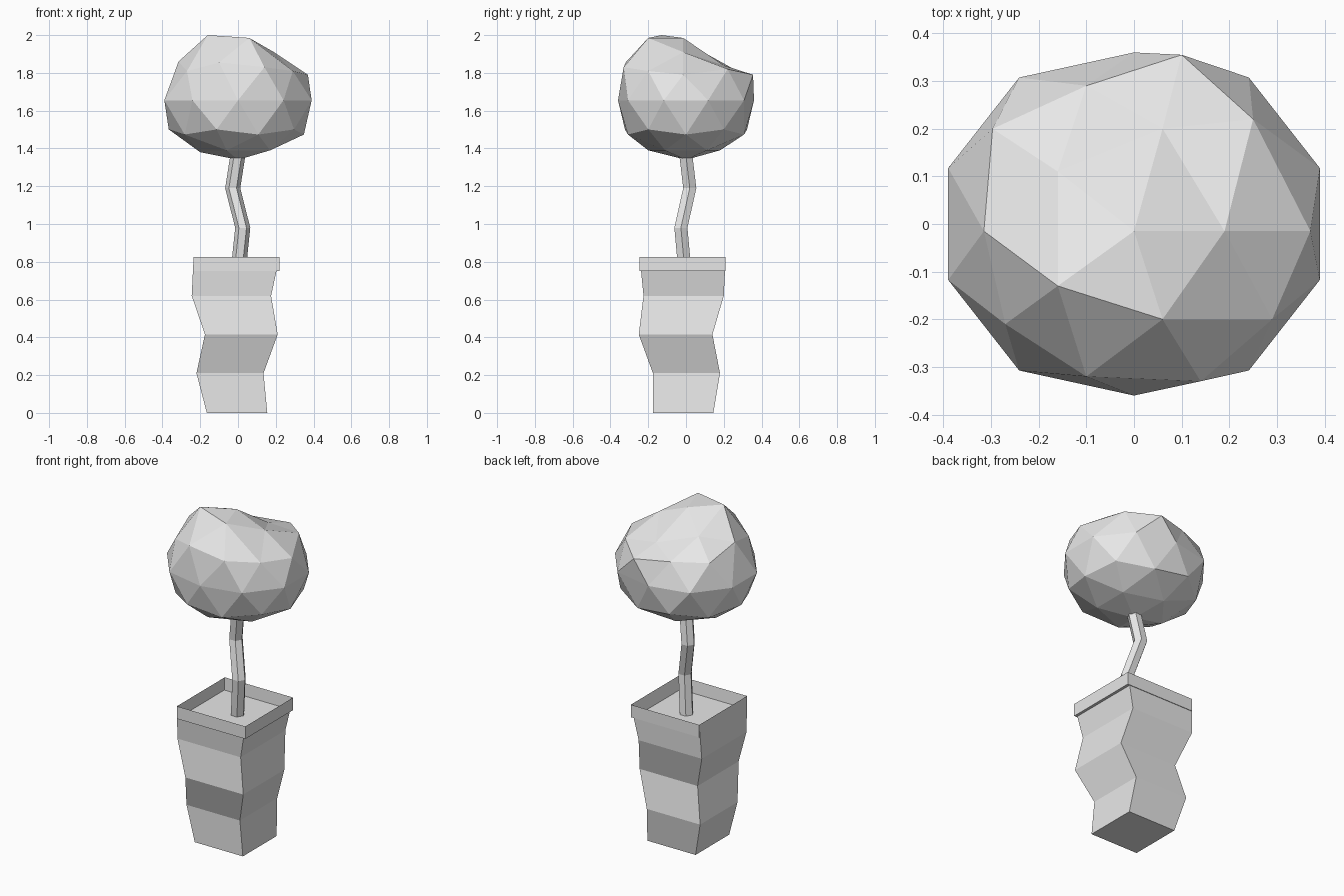
import bpy, bmesh, math
from mathutils import Vector

cube = bpy.data.objects.get("Cube")
if cube:
    bpy.data.objects.remove(cube, do_unlink=True)

grey = bpy.data.materials.new("light_grey")
grey.use_nodes = True
grey.diffuse_color = (0.8, 0.8, 0.8, 1)
grey.node_tree.nodes["Principled BSDF"].inputs["Base Color"].default_value = (0.8, 0.8, 0.8, 1)


def finish(bm, name):
    """Turn a bmesh into a flat shaded object."""
    bmesh.ops.recalc_face_normals(bm, faces=bm.faces)
    mesh = bpy.data.meshes.new(name)
    bm.to_mesh(mesh)
    bm.free()
    mesh.materials.append(grey)
    obj = bpy.data.objects.new(name, mesh)
    bpy.context.scene.collection.objects.link(obj)
    return obj


def loft(bm, sections):
    """Join rings of points with side faces and cap both ends."""
    rings = [[bm.verts.new(p) for p in section] for section in sections]
    for low, high in zip(rings, rings[1:]):
        for i in range(len(low)):
            j = (i + 1) % len(low)
            bm.faces.new((low[i], low[j], high[j], high[i]))
    bm.faces.new(rings[0])
    return bm.faces.new(rings[-1])


def rectangle(x0, x1, y0, y1, z):
    return [(x0, y0, z), (x1, y0, z), (x1, y1, z), (x0, y1, z)]


def hexagon(x, y, z, radius=0.04):
    angles = [math.radians(60 * i) for i in range(6)]
    return [(x + radius * math.cos(a), y + radius * math.sin(a), z) for a in angles]


# Zigzag square pot with a rim and a recessed soil floor
bm = bmesh.new()
top = loft(bm, [
    rectangle(-0.165, 0.155, -0.175, 0.145, 0),
    rectangle(-0.22, 0.135, -0.175, 0.18, 0.21),
    rectangle(-0.175, 0.21, -0.25, 0.14, 0.415),
    rectangle(-0.245, 0.175, -0.225, 0.2, 0.62),
    rectangle(-0.235, 0.22, -0.245, 0.21, 0.825),
])
bmesh.ops.inset_region(bm, faces=[top], thickness=0.045, use_even_offset=True)
floor = bmesh.ops.extrude_face_region(bm, geom=[top])["geom"]
bmesh.ops.delete(bm, geom=[top], context="FACES_ONLY")
bmesh.ops.translate(bm, vec=(0, 0, -0.075),
                    verts=[v for v in floor if isinstance(v, bmesh.types.BMVert)])
finish(bm, "pot")

# Kinked six-sided trunk
bm = bmesh.new()
loft(bm, [
    hexagon(0, -0.005, 0.74),
    hexagon(0.025, -0.027, 0.98),
    hexagon(-0.028, 0.02, 1.19),
    hexagon(0.005, -0.005, 1.4),
])
finish(bm, "trunk")

# Faceted crown: squashed icosphere with some corners nudged
bm = bmesh.new()
bmesh.ops.create_icosphere(bm, subdivisions=2, radius=1)
for v in bm.verts:
    v.co = (v.co.x * 0.41, v.co.y * 0.38, v.co.z * 0.345 + 1.655)
nudged = [
    (0, -0.015, 1.985), (0.06, -0.2, 1.985), (-0.16, -0.13, 2.0),
    (0.19, -0.015, 1.91), (-0.16, 0.11, 1.9), (0.06, 0.2, 1.84),
    (0.25, 0.22, 1.82), (0.1, 0.355, 1.79), (-0.1, 0.29, 1.8),
    (-0.315, -0.015, 1.86), (0.37, -0.015, 1.79), (0.29, -0.2, 1.81),
    (-0.1, -0.32, 1.855), (0.14, -0.33, 1.83), (-0.27, -0.21, 1.81),
    (0, 0.36, 1.655), (0, -0.36, 1.655), (0, 0, 1.34),
    (-0.2, 0, 1.38), (0.17, 0.11, 1.39), (0.17, -0.11, 1.39),
    (-0.06, 0.18, 1.39), (-0.06, -0.2, 1.39),
]
bm.verts.ensure_lookup_table()
rest = [v.co.copy() for v in bm.verts]
for point in map(Vector, nudged):
    nearest = min(range(len(rest)), key=lambda i: (rest[i] - point).length)
    bm.verts[nearest].co = point
finish(bm, "crown")
